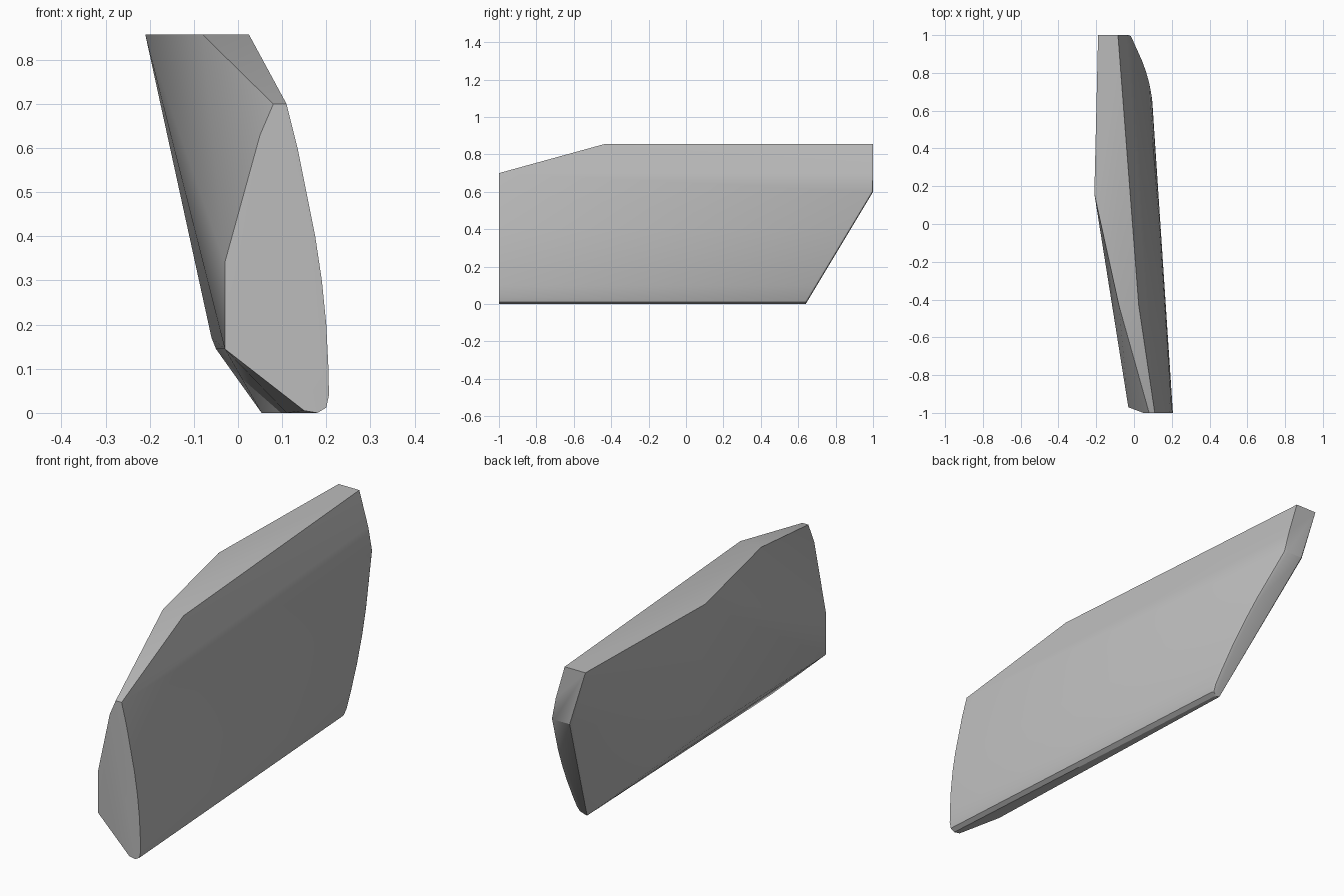
import bpy
import bmesh
import math

cube = bpy.data.objects.get("Cube")
if cube:
    bpy.data.objects.remove(cube, do_unlink=True)

# Single flat grey
grey = bpy.data.materials.new("light_grey")
grey.use_nodes = True
colour = (0.5, 0.5, 0.5, 1)
grey.diffuse_color = colour
grey.node_tree.nodes["Principled BSDF"].inputs["Base Color"].default_value = colour


def rear_y(z):
    """Raked rear edge, vertical above its upper corner."""
    return min(1.0, 0.64 + 0.6 * z)


# Curved outer skin: front profile (x, z) swept back with a slight taper
outer_profile = [(0.11, 0.7), (0.135, 0.6), (0.155, 0.5), (0.175, 0.4),
                 (0.19, 0.3), (0.2, 0.2), (0.205, 0.1), (0.206, 0.04),
                 (0.2, 0.012), (0.18, 0)]
points = []
for x, z in outer_profile:
    points.append((x, -1, z))
    y = rear_y(z)
    back_x = x - (y + 1) * (0.065 + 0.014 * z)
    if z <= 0.6:
        # Small rounding along the raked rear edge
        points += [(back_x, y - 0.015, z), (back_x - 0.006, y - 0.004, z),
                   (back_x - 0.02, y, z)]
    else:
        points.append((back_x, y, z))

# Top edge, outer then inner
points += [(0.025, -0.43, 0.857), (-0.085, 1, 0.857),
           (-0.19, 1, 0.857), (-0.21, 0.16, 0.857), (-0.08, -0.43, 0.857)]
# Inner edge of the front face
points += [(0.08, -1, 0.7), (0.05, -1, 0.63), (-0.03, -0.97, 0.34),
           (-0.03, -0.97, 0.145), (0.15, -1, 0.005)]
# Inner belly and lower inner edge
points += [(-0.06, 0, 0.17), (-0.05, -0.1, 0.145), (0.11, -0.78, 0),
           (0.07, 0.63, 0), (0.05, 0.64, 0.006)]
# Inner edge of the raked rear face
points += [(-0.11, 1, 0.6), (-0.12, 0.99, 0.605)]

# The panel is one convex shell
mesh = bpy.data.meshes.new("side_panel")
bm = bmesh.new()
for p in points:
    bm.verts.new(p)
result = bmesh.ops.convex_hull(bm, input=bm.verts[:])
loose = {g for g in result["geom_interior"] + result["geom_unused"]
         if isinstance(g, bmesh.types.BMVert)}
bmesh.ops.delete(bm, geom=list(loose), context='VERTS')
bmesh.ops.dissolve_limit(bm, angle_limit=math.radians(0.5),
                         verts=bm.verts[:], edges=bm.edges[:])
bmesh.ops.recalc_face_normals(bm, faces=bm.faces[:])
bm.to_mesh(mesh)
bm.free()
mesh.materials.append(grey)

panel = bpy.data.objects.new("side_panel", mesh)
bpy.context.collection.objects.link(panel)
bpy.context.view_layer.objects.active = panel
panel.select_set(True)
bpy.ops.object.shade_smooth_by_angle(angle=math.radians(30))
